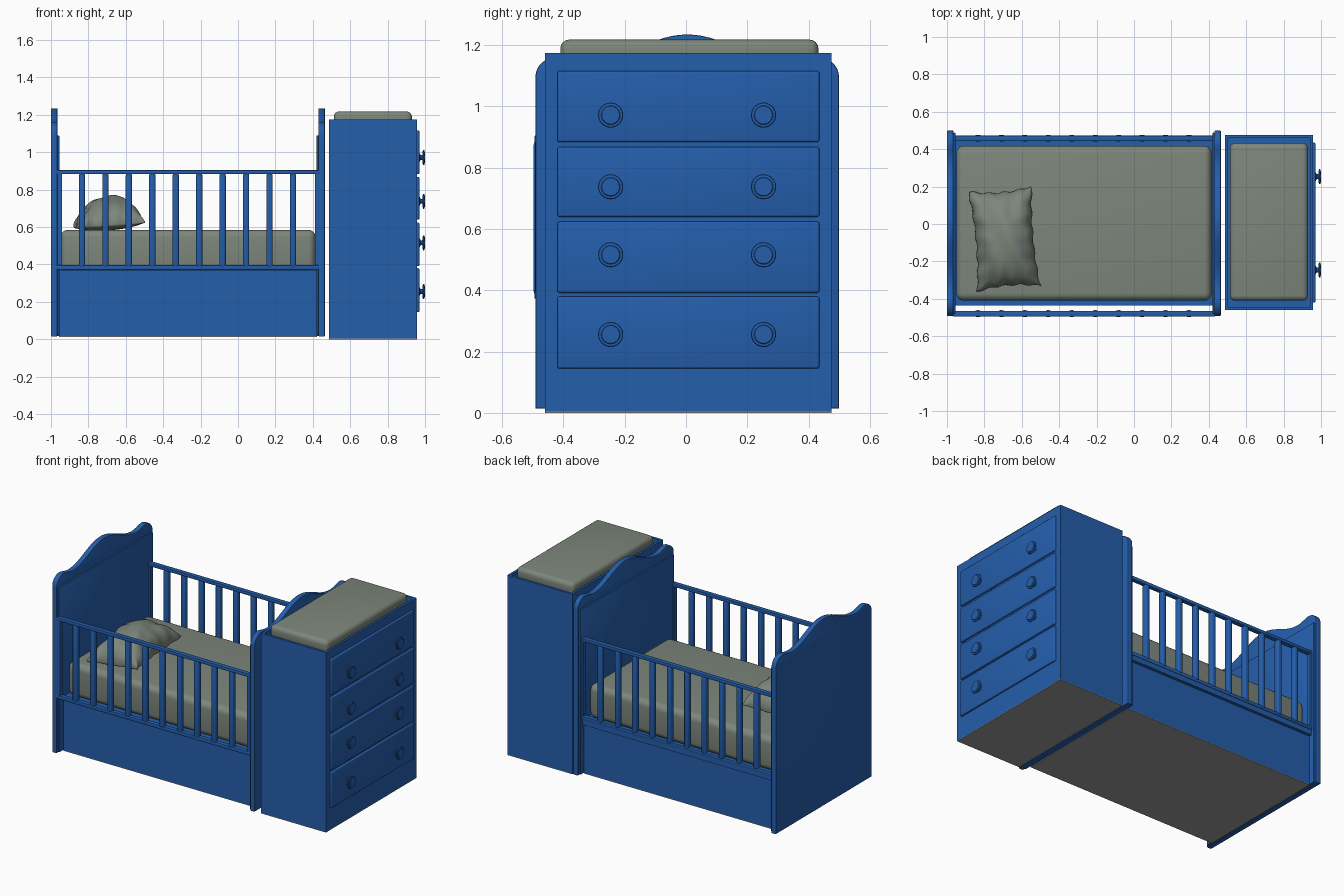
import bpy, bmesh, math
from mathutils import Matrix, Vector

if "Cube" in bpy.data.objects:
    bpy.data.objects.remove(bpy.data.objects["Cube"])


def material(name, rgb):
    m = bpy.data.materials.new(name)
    m.diffuse_color = (*rgb, 1)
    m.use_nodes = True
    m.node_tree.nodes["Principled BSDF"].inputs["Base Color"].default_value = m.diffuse_color
    return m


BLUE = material("blue_paint", (0.018, 0.112, 0.41))
FABRIC = material("grey_fabric", (0.205, 0.24, 0.2))
GREY = material("bare_grey_base", (0.33, 0.33, 0.33))


def finish(name, bm, mat):
    bmesh.ops.recalc_face_normals(bm, faces=bm.faces)
    me = bpy.data.meshes.new(name)
    bm.to_mesh(me)
    bm.free()
    me.materials.append(mat)
    ob = bpy.data.objects.new(name, me)
    bpy.context.collection.objects.link(ob)
    return ob


def box_bm(x, y, z, bevel=0, segs=2):
    bm = bmesh.new()
    mid = Vector([(a + b) / 2 for a, b in (x, y, z)])
    size = [b - a for a, b in (x, y, z)]
    bmesh.ops.create_cube(bm, size=1, matrix=Matrix.Translation(mid) @ Matrix.Diagonal((*size, 1)))
    if bevel:
        bmesh.ops.bevel(bm, geom=bm.edges[:], offset=bevel, segments=segs, profile=0.5, affect='EDGES')
    return bm


def box(name, x, y, z, mat=BLUE, bevel=0, segs=2):
    return finish(name, box_bm(x, y, z, bevel, segs), mat)


# Wavy top edge shared by both end boards
def top_height(y):
    s = abs(y)
    if s < 0.33:
        z = 1.145 + 0.045 * (1 + math.cos(math.pi * s / 0.33))
    else:
        z = 1.145 + 0.018 * math.sin(min((s - 0.33) / 0.1, 1) * math.pi / 2) ** 2
    if s > 0.42:
        z -= 0.065 * (1 - math.sqrt(max(0, 1 - ((s - 0.42) / 0.075) ** 2)))
    return z


def end_board(name, x0, x1, inner):
    n, hw, cy = 64, 0.495, 0.004
    # cosine spacing keeps the rounded shoulders fine
    ys = [-hw * math.cos(math.pi * i / n) for i in range(n + 1)]
    pts = [(y, top_height(y)) for y in ys] + [(hw, 0.015), (-hw, 0.015)]
    bm = bmesh.new()
    face = bm.faces.new([bm.verts.new((x0, y + cy, z)) for y, z in pts])
    ext = bmesh.ops.extrude_face_region(bm, geom=[face])
    bmesh.ops.translate(bm, vec=(x1 - x0, 0, 0), verts=[v for v in ext["geom"] if isinstance(v, bmesh.types.BMVert)])
    rim = [e for e in bm.edges if abs(e.verts[0].co.x - e.verts[1].co.x) < 1e-6]
    bmesh.ops.bevel(bm, geom=rim, offset=0.005, segments=2, profile=0.5, affect='EDGES')
    finish(name, bm, BLUE)
    # lining panel on the bed side
    box(name + "_lining", inner, (-0.48, 0.488), (0.018, 1.09), BLUE, 0.004)


end_board("headboard", -1.0, -0.965, (-0.967, -0.955))
end_board("footboard", 0.43, 0.465, (0.42, 0.432))

# Bed base and mattress
box("bed_base", (-0.957, 0.422), (-0.435, 0.45), (0.017, 0.37))
box("bed_bottom_plate", (-0.957, 0.422), (-0.435, 0.45), (0.013, 0.017), GREY)
box("mattress", (-0.95, 0.415), (-0.41, 0.418), (0.365, 0.585), FABRIC, 0.04, 5)

# Slatted side guards
for side, y0, y1 in (("front", -0.495, -0.465), ("back", 0.443, 0.473)):
    yc = (y0 + y1) / 2
    for part, z in (("lower", (0.373, 0.397)), ("upper", (0.883, 0.905))):
        box(f"{side}_{part}_rail", (-0.968, 0.433), (y0, y1), z, BLUE, 0.004)
    for part, x in (("left", (-0.966, -0.942)), ("right", (0.412, 0.432))):
        box(f"{side}_{part}_stile", x, (y0 + 0.002, y1 - 0.002), (0.39, 0.89))
    for i in range(10):
        cx = -0.834 + i * 0.1253
        box(f"{side}_slat_{i + 1}", (cx - 0.017, cx + 0.017), (yc - 0.017, yc + 0.019),
            (0.385, 0.887), BLUE, 0.011, 3)
box("back_base_strip", (-0.957, 0.422), (0.445, 0.47), (0.34, 0.374))

# Pillow: pinched corners, domed top, soft wrinkles
bm = bmesh.new()
N = 36
turn = Matrix.Translation((-0.692, -0.08, 0)) @ Matrix.Rotation(math.radians(5), 4, 'Z')
for sign, height in ((1, 0.155), (-1, 0.03)):
    grid = []
    for i in range(N + 1):
        u = -math.cos(math.pi * i / N)
        row = []
        for j in range(N + 1):
            v = -math.cos(math.pi * j / N)
            f = max(0, (1 - u * u) * (1 - v * v)) ** 0.42
            x = 0.17 * u * (0.9 + 0.1 * v * v) + 0.004 * math.sin(17 * v) * u
            y = 0.268 * v * (0.93 + 0.07 * u * u) + 0.004 * math.sin(13 * u) * v
            edge = max(abs(u), abs(v)) ** 3 * f
            crease = 0.014 * edge * math.sin(9 * math.atan2(v, u) + 3 * u)
            crease += 0.005 * f * math.sin(7 * u + 4 * v)
            z = 0.612 + 0.012 * u + sign * f * height + (crease if sign > 0 else 0)
            row.append(bm.verts.new(turn @ Vector((x, y, z))))
        grid.append(row)
    for i in range(N):
        for j in range(N):
            bm.faces.new((grid[i][j], grid[i + 1][j], grid[i + 1][j + 1], grid[i][j + 1]))
bmesh.ops.remove_doubles(bm, verts=bm.verts, dist=0.0003)
finish("pillow", bm, FABRIC)

# Dresser with a recessed top and a changing pad
bm = box_bm((0.487, 0.957), (-0.46, 0.475), (0.004, 1.175))
top = max(bm.faces, key=lambda f: f.calc_center_median().z)
bmesh.ops.inset_region(bm, faces=[top], thickness=0.021)
ext = bmesh.ops.extrude_face_region(bm, geom=[top])
bmesh.ops.translate(bm, vec=(0, 0, -0.04), verts=[v for v in ext["geom"] if isinstance(v, bmesh.types.BMVert)])
if top.is_valid:
    bmesh.ops.delete(bm, geom=[top], context='FACES_ONLY')
finish("dresser_body", bm, BLUE)
box("dresser_bottom_plate", (0.487, 0.957), (-0.46, 0.475), (0, 0.004), GREY)
box("changing_pad", (0.512, 0.93), (-0.41, 0.432), (1.133, 1.218), FABRIC, 0.028, 4)

# Drawers with turned knobs
KNOB = [(0.965, 0), (0.965, 0.022), (0.972, 0.022), (0.976, 0.013), (0.985, 0.013),
        (0.988, 0.036), (0.991, 0.041), (0.996, 0.039), (0.997, 0.031), (1.0, 0.029), (1.0, 0)]
DRAWERS = [(0.145, 0.38, 0.256), (0.392, 0.624, 0.516), (0.64, 0.868, 0.738), (0.884, 1.116, 0.972)]
for k, (z0, z1, kz) in enumerate(DRAWERS):
    box(f"drawer_{k + 1}", (0.945, 0.97), (-0.42, 0.435), (z0, z1), BLUE, 0.007, 3)
    for side, ky in (("left", -0.246), ("right", 0.253)):
        bm = bmesh.new()
        vs = [bm.verts.new((x, ky, kz + r)) for x, r in KNOB]
        es = [bm.edges.new(p) for p in zip(vs, vs[1:])]
        bmesh.ops.spin(bm, geom=vs + es, cent=(0, ky, kz), axis=(1, 0, 0), angle=2 * math.pi, steps=24)
        bmesh.ops.remove_doubles(bm, verts=bm.verts, dist=0.0001)
        finish(f"drawer_{k + 1}_{side}_knob", bm, BLUE)

# Smooth shading with crisp edges
bpy.ops.object.select_all(action='SELECT')
bpy.context.view_layer.objects.active = bpy.data.objects["pillow"]
bpy.ops.object.shade_smooth_by_angle(angle=math.radians(40))
